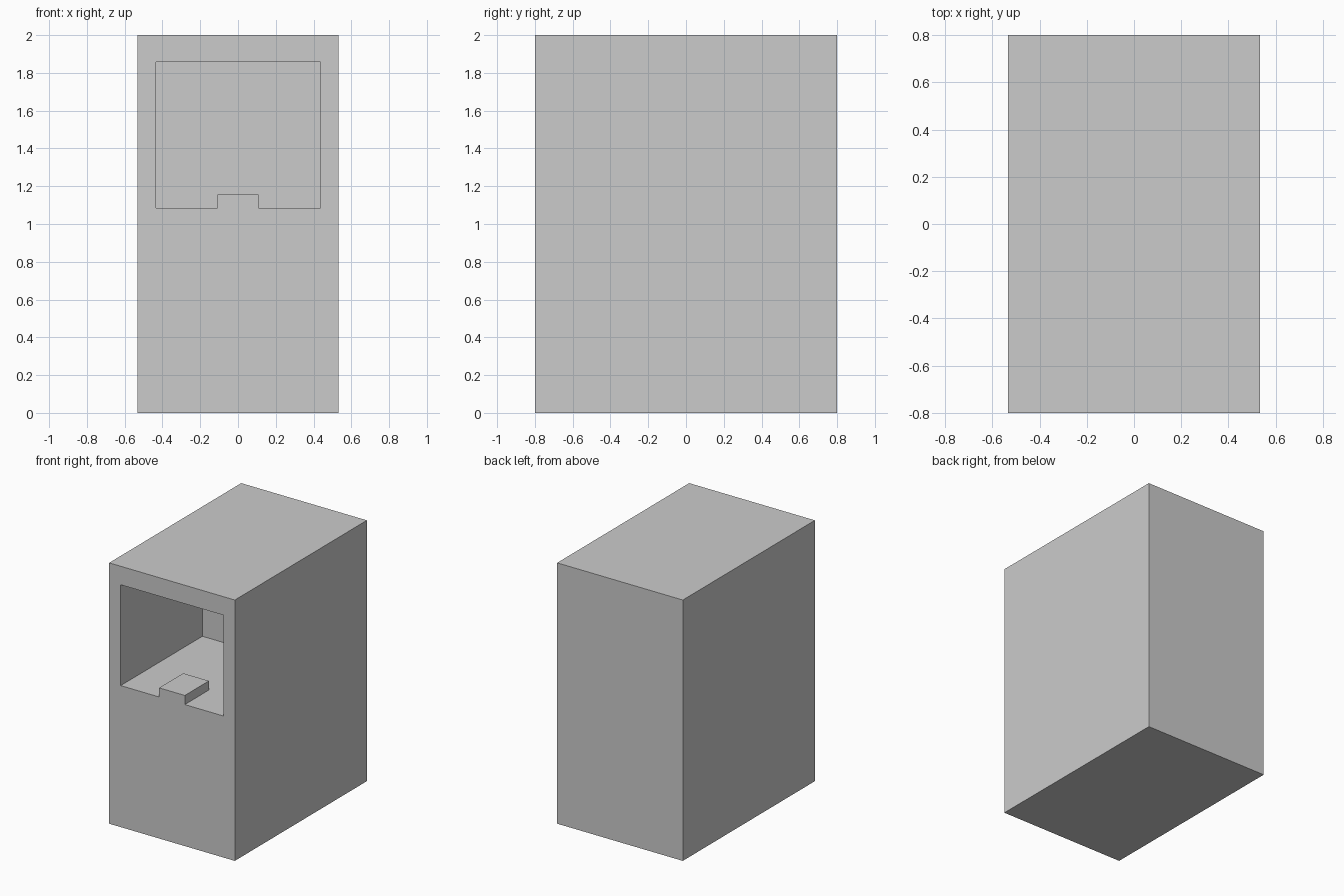
import bpy

if "Cube" in bpy.data.objects:
    bpy.data.objects.remove(bpy.data.objects["Cube"])


def box(name, lo, hi):
    """Axis-aligned box between two corners."""
    bpy.ops.mesh.primitive_cube_add(size=1, location=[(a + b) / 2 for a, b in zip(lo, hi)])
    obj = bpy.context.object
    obj.name = name
    obj.scale = [b - a for a, b in zip(lo, hi)]
    bpy.ops.object.transform_apply(location=False, rotation=False, scale=True)
    return obj


FRONT = -0.8
FLOOR = 1.085

# Tall cabinet
cabinet = box("cabinet", (-0.533, FRONT, 0), (0.533, 0.8, 2))

# Recessed niche cut into the upper front
cutter = box("niche_cutter", (-0.435, FRONT - 0.2, FLOOR), (0.437, 0.19, 1.858))
cutter.hide_render = True
cut = cabinet.modifiers.new("niche", "BOOLEAN")
cut.operation = "DIFFERENCE"
cut.solver = "EXACT"
cut.object = cutter
bpy.context.view_layer.objects.active = cabinet
bpy.ops.object.modifier_apply(modifier=cut.name)
bpy.data.objects.remove(cutter)

# Low control block on the niche floor, flush with the front
box("control_block", (-0.109, FRONT, FLOOR), (0.109, -0.508, 1.155))
